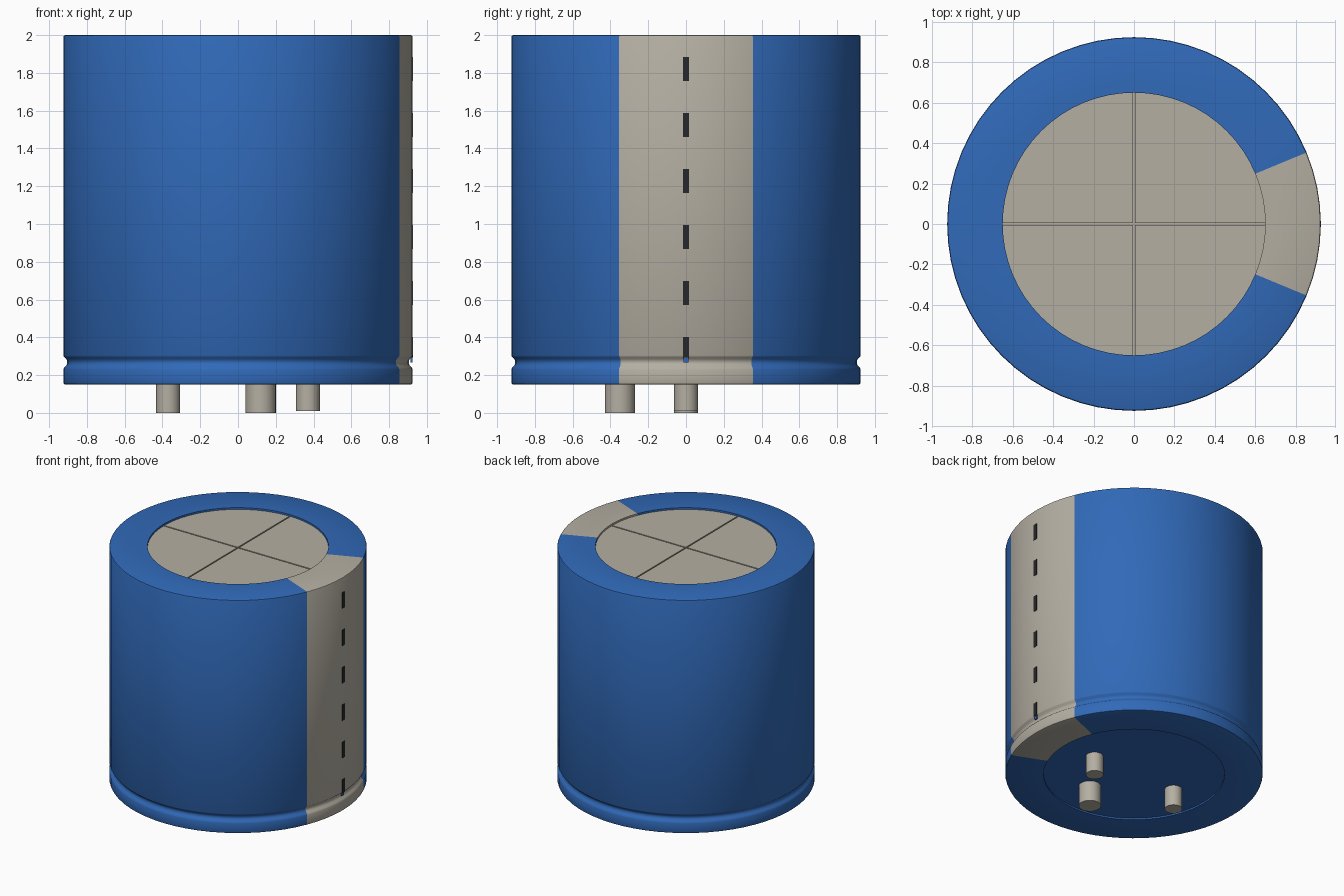
import bpy, bmesh, math
from mathutils import Matrix

if "Cube" in bpy.data.objects:
    bpy.data.objects.remove(bpy.data.objects["Cube"], do_unlink=True)

SEGS = 64
R, INNER = 0.925, 0.65
STRIPE = math.radians(22.5)


def material(name, rgb):
    m = bpy.data.materials.new(name)
    m.use_nodes = True
    m.diffuse_color = (*rgb, 1)
    m.node_tree.nodes["Principled BSDF"].inputs["Base Color"].default_value = (*rgb, 1)
    return m


BLUE = material("sleeve blue", (0.030, 0.142, 0.480))
GREY = material("warm grey", (0.460, 0.430, 0.365))
DARK = material("dash black", (0.020, 0.020, 0.023))


def finish(name, bm, mats, smooth=True):
    bmesh.ops.recalc_face_normals(bm, faces=bm.faces)
    mesh = bpy.data.meshes.new(name)
    bm.to_mesh(mesh)
    bm.free()
    ob = bpy.data.objects.new(name, mesh)
    bpy.context.collection.objects.link(ob)
    for m in mats:
        mesh.materials.append(m)
    if smooth:
        bpy.ops.object.select_all(action='DESELECT')
        ob.select_set(True)
        bpy.context.view_layer.objects.active = ob
        bpy.ops.object.shade_smooth_by_angle(angle=math.radians(35))
    return ob


def cylinder(name, x, y, radius, z0, z1, mat, segs=32):
    bm = bmesh.new()
    bmesh.ops.create_cone(bm, cap_ends=True, segments=segs, radius1=radius, radius2=radius,
                          depth=z1 - z0, matrix=Matrix.Translation((x, y, (z0 + z1) / 2)))
    return finish(name, bm, [mat])


def box(name, centre, size, mat):
    bm = bmesh.new()
    bmesh.ops.create_cube(bm, size=1, matrix=Matrix.Translation(centre) @ Matrix.Diagonal((*size, 1)))
    return finish(name, bm, [mat], smooth=False)


# Sleeve: lathed wall with crimp groove and folded lips, grey stripe on +x
profile = [(INNER, 0.18), (INNER, 0.15), (0.914, 0.15), (0.922, 0.153), (R, 0.161),
           (R, 0.230), (0.921, 0.240), (0.910, 0.250), (0.904, 0.262), (0.904, 0.274),
           (0.910, 0.286), (0.921, 0.296), (R, 0.304),
           (R, 1.990), (0.922, 1.997), (0.915, 2.0), (INNER, 2.0), (INNER, 1.965)]
bm = bmesh.new()
rings = []
for i in range(SEGS):
    a = 2 * math.pi * i / SEGS
    rings.append([bm.verts.new((r * math.cos(a), r * math.sin(a), z)) for r, z in profile])
for i in range(SEGS):
    a, b = rings[i], rings[(i + 1) % SEGS]
    mid = 2 * math.pi * (i + 0.5) / SEGS
    on_stripe = math.cos(mid) > math.cos(STRIPE)
    # the inner edge at the top and bottom joins back to itself, closing the shell
    for j in range(len(profile)):
        k = (j + 1) % len(profile)
        f = bm.faces.new((a[j], b[j], b[k], a[k]))
        f.material_index = 1 if on_stripe else 0
finish("sleeve", bm, [BLUE, GREY])

# Recessed base plate and the floor under the scored lid
cylinder("base_plate", 0, 0, INNER, 0.162, 0.19, BLUE, SEGS)
cylinder("lid_floor", 0, 0, INNER, 1.955, 1.976, GREY, SEGS)

# Lid: four quarters separated by a narrow scored cross
HALF_GAP = 0.005
for q in range(4):
    bm = bmesh.new()
    bmesh.ops.create_cone(bm, cap_ends=True, segments=SEGS, radius1=INNER, radius2=INNER,
                          depth=0.02, matrix=Matrix.Translation((0, 0, 1.976)))
    for axis in ((1, 0, 0), (0, 1, 0)):
        bmesh.ops.bisect_plane(bm, geom=bm.verts[:] + bm.edges[:] + bm.faces[:],
                               plane_co=[HALF_GAP * c for c in axis], plane_no=axis,
                               clear_inner=True)
        bmesh.ops.holes_fill(bm, edges=[e for e in bm.edges if e.is_boundary])
    bmesh.ops.rotate(bm, verts=bm.verts, cent=(0, 0, 0),
                     matrix=Matrix.Rotation(q * math.pi / 2, 3, 'Z'))
    finish(f"lid_quarter_{q + 1}", bm, [GREY])

# Dashes down the stripe, the lowest one ending at the crimp
for i in range(6):
    top = 1.883 - 0.2965 * i
    bottom = max(top - 0.127, 0.294)
    box(f"stripe_dash_{i + 1}", (R - 0.002, 0, (top + bottom) / 2),
        (0.008, 0.032, top - bottom), DARK)
box("crimp_mark", (R - 0.007, 0, 0.281), (0.009, 0.024, 0.026), BLUE)

# Terminal pins
cylinder("left_pin", 0.37, 0, 0.063, 0.01, 0.17, GREY)
cylinder("right_pin", -0.37, 0, 0.063, 0.0, 0.17, GREY)
cylinder("front_pin", 0.12, -0.35, 0.08, 0.0, 0.17, GREY)
